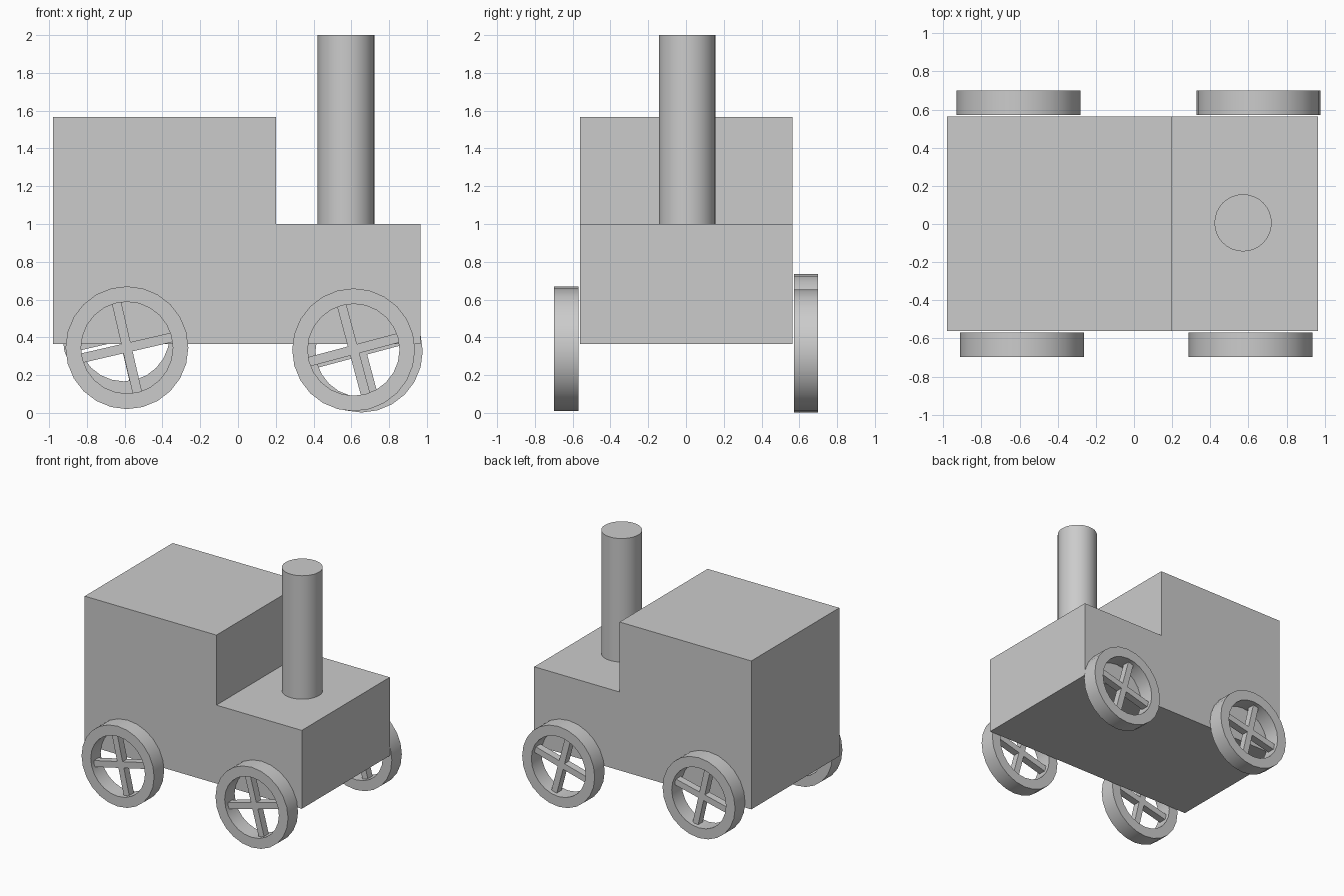
import bpy, bmesh
from math import radians
from mathutils import Matrix

if "Cube" in bpy.data.objects:
    bpy.data.objects.remove(bpy.data.objects["Cube"])


def finish(name, bm, smooth=False):
    bmesh.ops.recalc_face_normals(bm, faces=bm.faces)
    mesh = bpy.data.meshes.new(name)
    bm.to_mesh(mesh)
    bm.free()
    obj = bpy.data.objects.new(name, mesh)
    bpy.context.collection.objects.link(obj)
    if smooth:
        bpy.ops.object.select_all(action='DESELECT')
        obj.select_set(True)
        bpy.context.view_layer.objects.active = obj
        bpy.ops.object.shade_smooth_by_angle(angle=radians(30))
    return obj


# Body: stepped side profile (cab and hood) extruded across the width
profile = [(-0.98, 0.365), (0.965, 0.365), (0.965, 1.0),
           (0.2, 1.0), (0.2, 1.567), (-0.98, 1.567)]
bm = bmesh.new()
face = bm.faces.new([bm.verts.new((x, -0.562, z)) for x, z in profile])
ext = bmesh.ops.extrude_face_region(bm, geom=[face])
bmesh.ops.translate(bm, vec=(0, 1.126, 0),
                    verts=[v for v in ext['geom'] if isinstance(v, bmesh.types.BMVert)])
finish("body", bm)

# Chimney
bm = bmesh.new()
bmesh.ops.create_cone(bm, cap_ends=True, segments=32, radius1=0.15, radius2=0.15,
                      depth=1.0, matrix=Matrix.Translation((0.572, 0.006, 1.5)))
finish("chimney", bm, True)


def wheel(name, x, y, z, tilt, segments=24, outer=0.325, inner=0.243, width=0.128):
    # Rim: rectangular section spun about the y axis
    bm = bmesh.new()
    h = width / 2
    section = [bm.verts.new((r, d, 0)) for r, d in
               ((inner, -h), (outer, -h), (outer, h), (inner, h))]
    edges = [bm.edges.new((section[i], section[(i + 1) % 4])) for i in range(4)]
    bmesh.ops.spin(bm, geom=section + edges, cent=(0, 0, 0), axis=(0, 1, 0),
                   angle=radians(360), steps=segments, use_duplicate=False)
    bmesh.ops.remove_doubles(bm, verts=bm.verts, dist=1e-4)
    finish(name + "_rim", bm, True).location = (x, y, z)

    # Spokes: two crossed bars set mid-depth in the rim
    bm = bmesh.new()
    for angle in (0, 90):
        turn = Matrix.Rotation(radians(-tilt - angle), 4, 'Y')
        bmesh.ops.create_cube(bm, size=1,
                              matrix=turn @ Matrix.Diagonal((0.5, 0.06, 0.05, 1)))
    finish(name + "_spokes", bm).location = (x, y, z)


# Wheels, each mounted slightly unevenly
wheel("front_left_wheel", -0.588, -0.634, 0.345, 13)
wheel("front_right_wheel", 0.612, -0.634, 0.334, 15)
wheel("back_left_wheel", -0.605, 0.636, 0.41, 13)
wheel("back_right_wheel", 0.653, 0.636, 0.327, 15)
